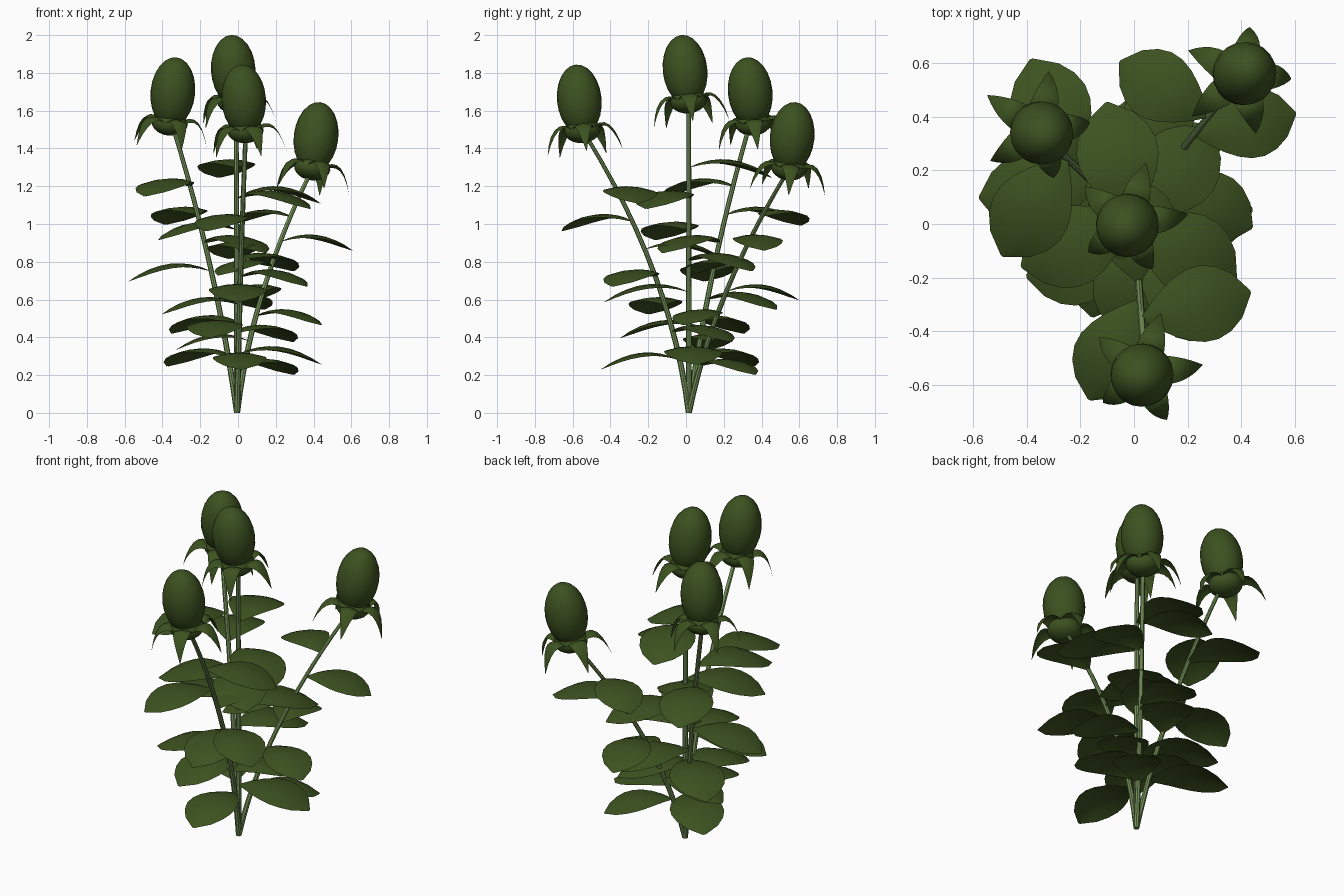
import bpy, bmesh, math
from mathutils import Vector, Matrix

if "Cube" in bpy.data.objects:
    bpy.data.objects.remove(bpy.data.objects["Cube"])

def material(name, rgb):
    m = bpy.data.materials.new(name)
    m.diffuse_color = (*rgb, 1)
    m.use_nodes = True
    m.node_tree.nodes["Principled BSDF"].inputs["Base Color"].default_value = m.diffuse_color
    return m

LEAF = material("dark olive green", (0.045, 0.084, 0.014))
STEM = material("light stem green", (0.17, 0.28, 0.095))

def turn_z(deg):
    return Matrix.Rotation(math.radians(deg), 4, 'Z')

def finish(bm, name, mat):
    me = bpy.data.meshes.new(name)
    bm.to_mesh(me)
    bm.free()
    ob = bpy.data.objects.new(name, me)
    bpy.context.collection.objects.link(ob)
    me.materials.append(mat)
    bpy.ops.object.select_all(action='DESELECT')
    ob.select_set(True)
    bpy.context.view_layer.objects.active = ob
    bpy.ops.object.shade_smooth_by_angle(angle=math.radians(40))

# Stem centre line: quadratic curve from the common foot
def stem_point(ctrl, end, t):
    foot = Vector((-0.005, 0.015, 0))
    return foot * (1 - t) ** 2 + ctrl * 2 * t * (1 - t) + end * t * t

def make_stem(ctrl, end, name):
    bm = bmesh.new()
    rings = []
    for k in range(13):
        c = stem_point(ctrl, end, k / 12)
        r = 0.016 - 0.004 * k / 12
        rings.append([bm.verts.new(c + turn_z(45 * i) @ Vector((r, 0, 0))) for i in range(8)])
    for a, b in zip(rings, rings[1:]):
        for i in range(8):
            bm.faces.new((a[i - 1], a[i], b[i], b[i - 1]))
    bm.faces.new(rings[0][::-1])
    bm.faces.new(rings[-1])
    finish(bm, name, STEM)

# Blade surface: shape(t) gives distance, height and half width; edges droop
def add_blade(bm, shape, steps, droop, matrix):
    prev = None
    for k in range(steps + 1):
        d, h, w = shape(k / steps)
        row = [bm.verts.new(matrix @ Vector((d, s * w / 2, h - droop * w * s * s / 4)))
               for s in range(-2, 3)]
        if prev:
            for i in range(4):
                bm.faces.new((prev[i], row[i], row[i + 1], prev[i + 1]))
        prev = row

def leaf_shape(t):
    s = max(0, math.sin(math.pi * t ** 1.25))
    return t, 0.48 * t * (1 - 1.25 * t), 0.014 + 0.328 * s ** 0.72

def sepal_shape(t):
    return (0.07 + 0.14 * t * (1.3 - 0.3 * t), -0.145 + 0.12 * t - 0.26 * t * t,
            0.001 + 0.053 * (1 - t ** 1.8))

# Seven leaves per stem, evenly spaced in height, spiralling round it
def make_leaves(ctrl, end, low, high, dirs, length, name):
    bm = bmesh.new()
    for k, deg in enumerate(dirs):
        z = low + (high - low) * k / (len(dirs) - 1)
        base = stem_point(ctrl, end, z / end.z)
        m = Matrix.Translation(base) @ turn_z(deg) @ Matrix.Scale(length, 4)
        add_blade(bm, leaf_shape, 8, 0.16, m)
    finish(bm, name, LEAF)

def make_ball(matrix, size, segments, name):
    bm = bmesh.new()
    bmesh.ops.create_uvsphere(bm, u_segments=segments, v_segments=segments // 2 + 2, radius=1,
                              matrix=matrix @ Matrix.Diagonal((*size, 1)))
    finish(bm, name, LEAF)

# Closed bud, cup below it and five curled sepals
def make_bud(centre, lean, name):
    tilt = Vector((0, 0, 1)).rotation_difference(Vector((*lean, 1))).to_matrix().to_4x4()
    m = Matrix.Translation(centre) @ tilt
    make_ball(m, (0.118, 0.118, 0.187), 20, name + "_bud")
    make_ball(m @ Matrix.Translation((0, 0, -0.165)), (0.096, 0.096, 0.066), 16, name + "_cup")
    bm = bmesh.new()
    for i in range(5):
        add_blade(bm, sepal_shape, 6, 0.3, m @ turn_z(3 + 72 * i))
    finish(bm, name + "_sepals", LEAF)

def make_flower(name, ctrl, end, centre, lean, length, low, high, dirs):
    ctrl, end = Vector(ctrl), Vector(end)
    make_stem(ctrl, end, name + "_stem")
    make_leaves(ctrl, end, low, high, dirs, length, name + "_leaves")
    make_bud(centre, lean, name)

make_flower("centre", (-.005, .015, .81), (-.01, .015, 1.62), (-.025, -.005, 1.815),
            (-.06, -.11), .45, .31, 1.3, [5, 140, 271, 48, 203, 330, 102])
make_flower("left", (-.11, .115, .75), (-.34, .33, 1.5), (-.345, .34, 1.697),
            (.1, -.1), .44, .3, 1.2, [137, 260, 56, 186, 317, 113, 237])
make_flower("front", (.01, -.075, .73), (.04, -.525, 1.46), (.03, -.565, 1.658),
            (-.06, -.1), .42, .28, 1.16, [272, 47, 192, 327, 99, 243, 14])
make_flower("right", (.07, .145, .63), (.38, .53, 1.265), (.413, .562, 1.46),
            (.12, .1), .39, .25, 1.04, [48, 180, 333, 99, 224, 12, 148])
